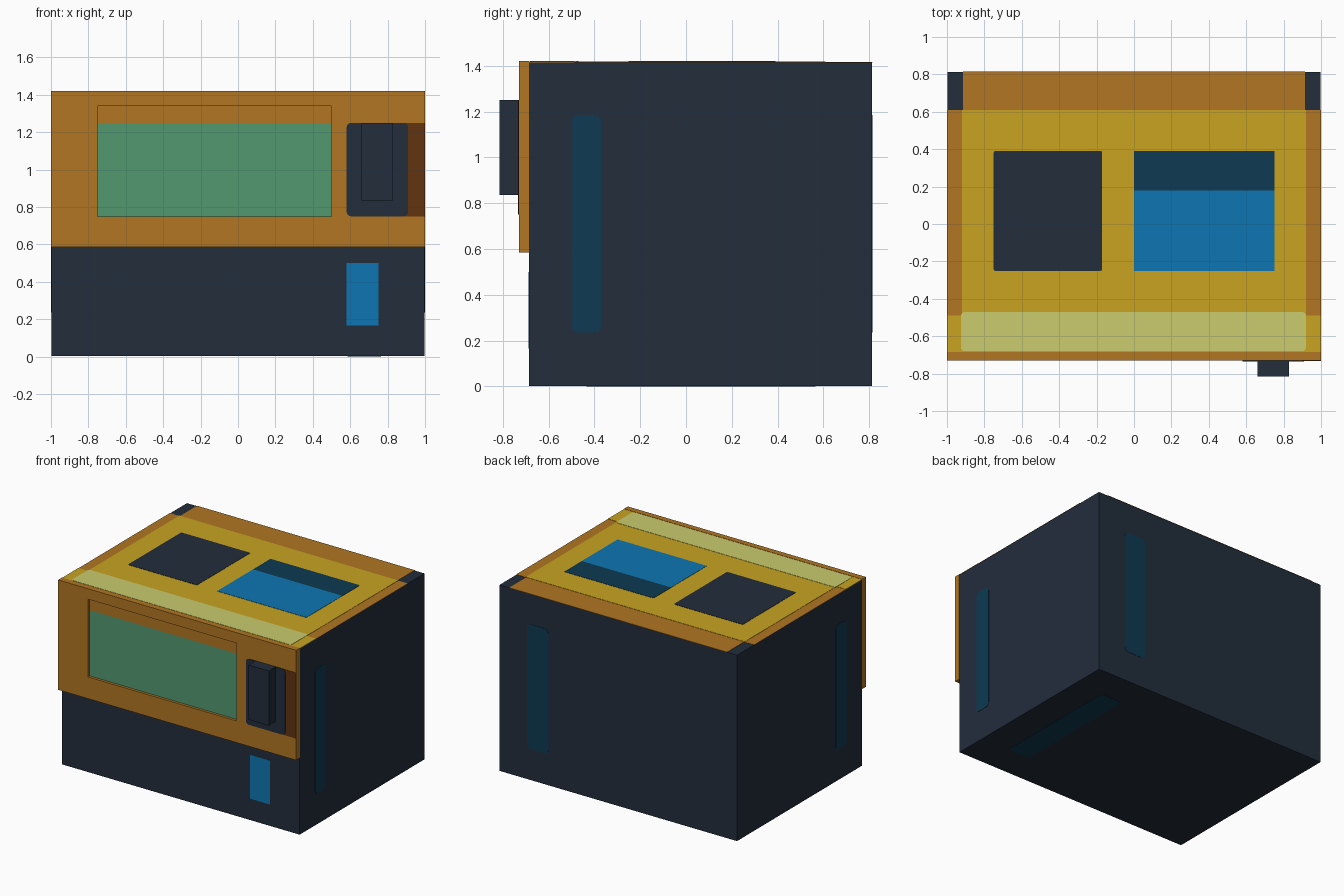
import bpy
import bmesh
from mathutils import Vector

default = bpy.data.objects.get("Cube")
if default:
    bpy.data.objects.remove(default, do_unlink=True)


def material(name, hex_code):
    """Flat material from an sRGB hex code."""
    rgb = []
    for i in (0, 2, 4):
        c = int(hex_code[i:i + 2], 16) / 255
        rgb.append(c / 12.92 if c <= 0.04045 else ((c + 0.055) / 1.055) ** 2.4)
    mat = bpy.data.materials.new(name)
    mat.use_nodes = True
    mat.diffuse_color = (*rgb, 1)
    bsdf = next(n for n in mat.node_tree.nodes if n.type == 'BSDF_PRINCIPLED')
    bsdf.inputs["Base Color"].default_value = (*rgb, 1)
    return mat


slate = material("dark slate", "222d3b")
orange = material("orange", "b27622")
yellow = material("mustard yellow", "c8a421")
pale = material("pale lime", "cbcc6e")
blue = material("bright blue", "0e76b2")
navy = material("deep blue", "0e3a52")
green = material("glass green", "529870")
brown = material("dark brown", "623310")


def box_mesh(lo, hi):
    bm = bmesh.new()
    bmesh.ops.create_cube(bm, size=1)
    for v in bm.verts:
        v.co = Vector([l if c < 0 else h for c, l, h in zip(v.co, lo, hi)])
    return bm


def finish(bm, name, *mats):
    mesh = bpy.data.meshes.new(name)
    bm.to_mesh(mesh)
    bm.free()
    for m in mats:
        mesh.materials.append(m)
    obj = bpy.data.objects.new(name, mesh)
    bpy.context.collection.objects.link(obj)
    return obj


def box(name, lo, hi, mat):
    return finish(box_mesh(lo, hi), name, mat)


def plate(name, axis, base, out, lo, hi, mat, layer=1, corner=0.0):
    """Thin coloured panel on a face; lo and hi span the other two axes."""
    ends = sorted((base, base + out * 0.002 * layer))
    lo, hi = list(lo), list(hi)
    lo.insert(axis, ends[0])
    hi.insert(axis, ends[1])
    bm = box_mesh(lo, hi)
    if corner:
        edges = [e for e in bm.edges
                 if abs(e.verts[0].co[axis] - e.verts[1].co[axis]) > 0.0005]
        bmesh.ops.bevel(bm, geom=edges, offset=corner, segments=3,
                        profile=0.5, affect='EDGES')
    return finish(bm, name, mat)


# Body
SIDE, FRONT, BACK, BASE, TOP = 0.998, -0.685, 0.813, 0.002, 1.414
box("body", (-SIDE, FRONT, BASE), (SIDE, BACK, TOP), slate)

# Accent strips on both sides, the back and the underside
for label, out in (("left", 1), ("right", -1)):
    plate(label + "_side_strip", 0, out * SIDE, out,
          (-0.5, 0.235), (-0.37, 1.185), navy, corner=0.03)
plate("back_strip", 1, BACK, 1, (0.585, 0.235), (0.765, 1.185), navy, corner=0.035)
plate("bottom_strip", 2, BASE, -1, (0.585, -0.435), (0.765, 0.565), navy, corner=0.035)

# Top surface: orange border, yellow field, then inlays
top_panels = (
    ("top_border", (-1, FRONT), (1, 0.61), orange, 1, 0),
    ("top_back_border", (-0.915, 0.61), (0.915, 0.815), orange, 1, 0),
    ("top_field", (-0.92, -0.49), (0.92, 0.61), yellow, 2, 0),
    ("top_front_band", (-1, FRONT), (1, -0.49), yellow, 2, 0),
    ("top_pale_strip", (-0.925, -0.68), (0.92, -0.47), pale, 3, 0.02),
    ("top_dark_panel", (-0.75, -0.25), (-0.17, 0.39), slate, 3, 0.008),
    ("top_blue_panel", (0, -0.25), (0.75, 0.18), blue, 3, 0),
    ("top_navy_panel", (0, 0.18), (0.75, 0.39), navy, 3, 0),
)
for name, lo, hi, mat, layer, corner in top_panels:
    plate(name, 2, TOP, 1, lo, hi, mat, layer, corner)

# Front button
plate("front_button", 1, FRONT, -1, (0.58, 0.165), (0.75, 0.5), blue)

# Door with a recessed window
DOOR = -0.73
bm = box_mesh((-1, DOOR, 0.585), (1, FRONT, 1.42))
for axis, cuts in ((0, (-0.75, 0.5)), (2, (0.75, 1.25, 1.34))):
    for cut in cuts:
        co, no = Vector(), Vector()
        co[axis], no[axis] = cut, 1
        bmesh.ops.bisect_plane(bm, geom=bm.verts[:] + bm.edges[:] + bm.faces[:],
                               plane_co=co, plane_no=no)
window = []
for f in bm.faces:
    c = f.calc_center_median()
    if f.normal.y < -0.9 and -0.75 < c.x < 0.5 and 0.75 < c.z < 1.34:
        window.append(f)
bmesh.ops.inset_region(bm, faces=window, thickness=0, depth=-0.02)
for f in window:
    f.material_index = 1 if f.calc_center_median().z < 1.25 else 0
finish(bm, "door", orange, green)

# Handle with its backing panel and hinge-side strip
plate("door_edge_strip", 1, DOOR, -1, (0.88, 0.75), (1, 1.25), brown, 1)
plate("handle_backing", 1, DOOR, -1, (0.58, 0.75), (0.91, 1.25), slate, 2, 0.025)
box("handle", (0.66, -0.815, 0.835), (0.83, DOOR, 1.25), slate)
